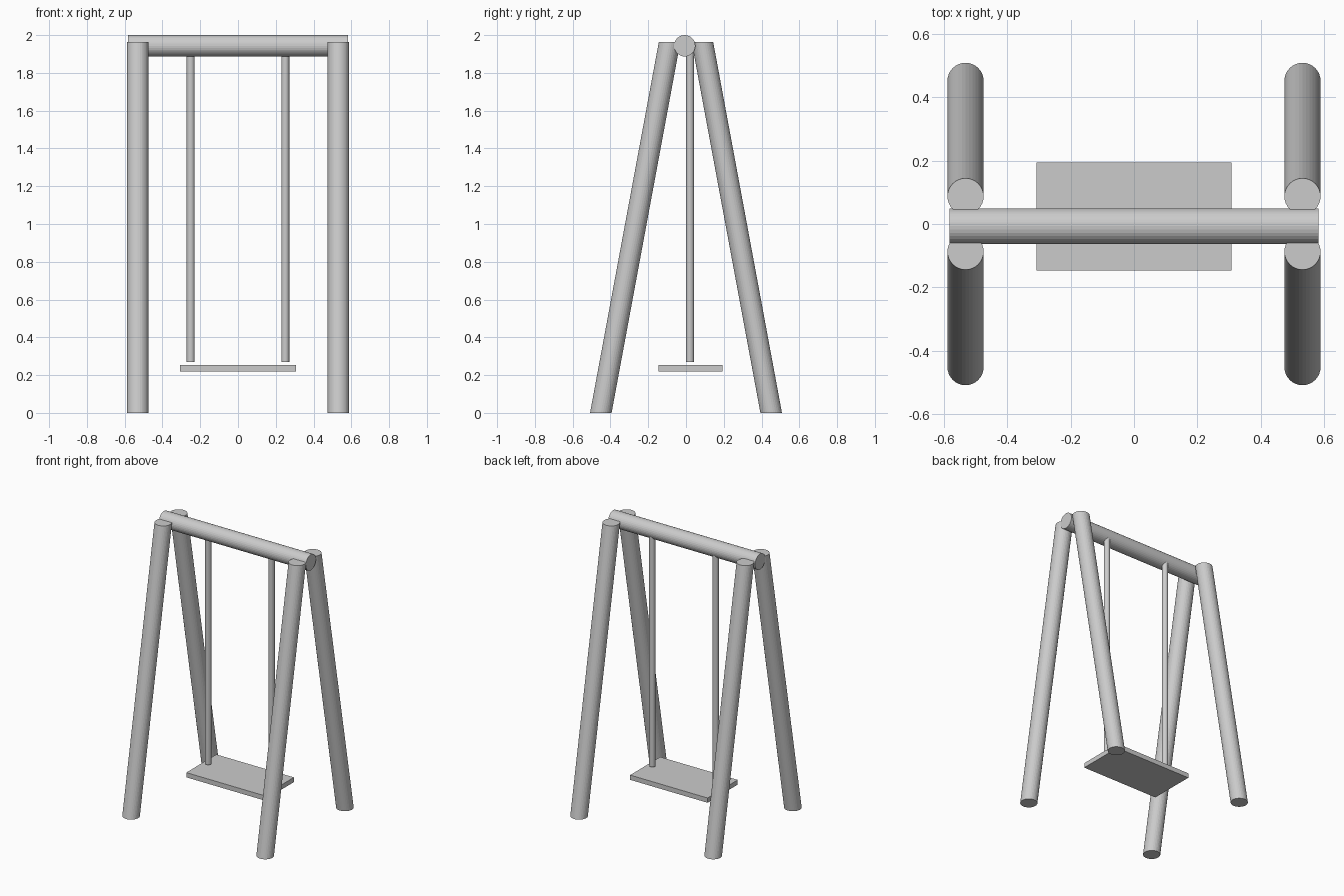
import bpy
import bmesh
from mathutils import Vector

if "Cube" in bpy.data.objects:
    bpy.data.objects.remove(bpy.data.objects["Cube"])

SIDES = 32


def finish(name, bm):
    bmesh.ops.recalc_face_normals(bm, faces=bm.faces)
    mesh = bpy.data.meshes.new(name)
    bm.to_mesh(mesh)
    bm.free()
    obj = bpy.data.objects.new(name, mesh)
    bpy.context.collection.objects.link(obj)
    return obj


def pole(name, start, end, radius):
    """Pole from start up to end; level ends (sheared when it leans)."""
    start, end = Vector(start), Vector(end)
    bm = bmesh.new()
    bmesh.ops.create_cone(bm, cap_ends=True, segments=SIDES,
                          radius1=radius, radius2=radius, depth=1)
    for v in bm.verts:
        t = v.co.z + 0.5
        v.co = Vector((v.co.x, v.co.y, 0)) + start.lerp(end, t)
    return finish(name, bm)


# A-frame legs with level-cut ends
for sx, side in ((-1, "left"), (1, "right")):
    for sy, face in ((-1, "front"), (1, "back")):
        pole(f"{face}_{side}_leg", (sx * 0.531, sy * 0.451, 0),
             (sx * 0.531, sy * 0.087, 1.963), 0.057)

# top beam
beam = pole("top_beam", (0, 0, -0.582), (0, 0, 0.582), 0.0565)
beam.rotation_euler = (0, 1.5707963, 0)
beam.location = (0, -0.007, 1.9435)

# hanging ropes
for x, side in ((-0.251, "left"), (0.251, "right")):
    pole(f"{side}_rope", (x, 0.021, 0.27), (x, 0.021, 1.92), 0.021)

# seat board
bm = bmesh.new()
bmesh.ops.create_cube(bm, size=1)
bmesh.ops.scale(bm, vec=(0.614, 0.340, 0.034), verts=bm.verts)
bmesh.ops.translate(bm, vec=(0, 0.0235, 0.237), verts=bm.verts)
finish("seat", bm)
